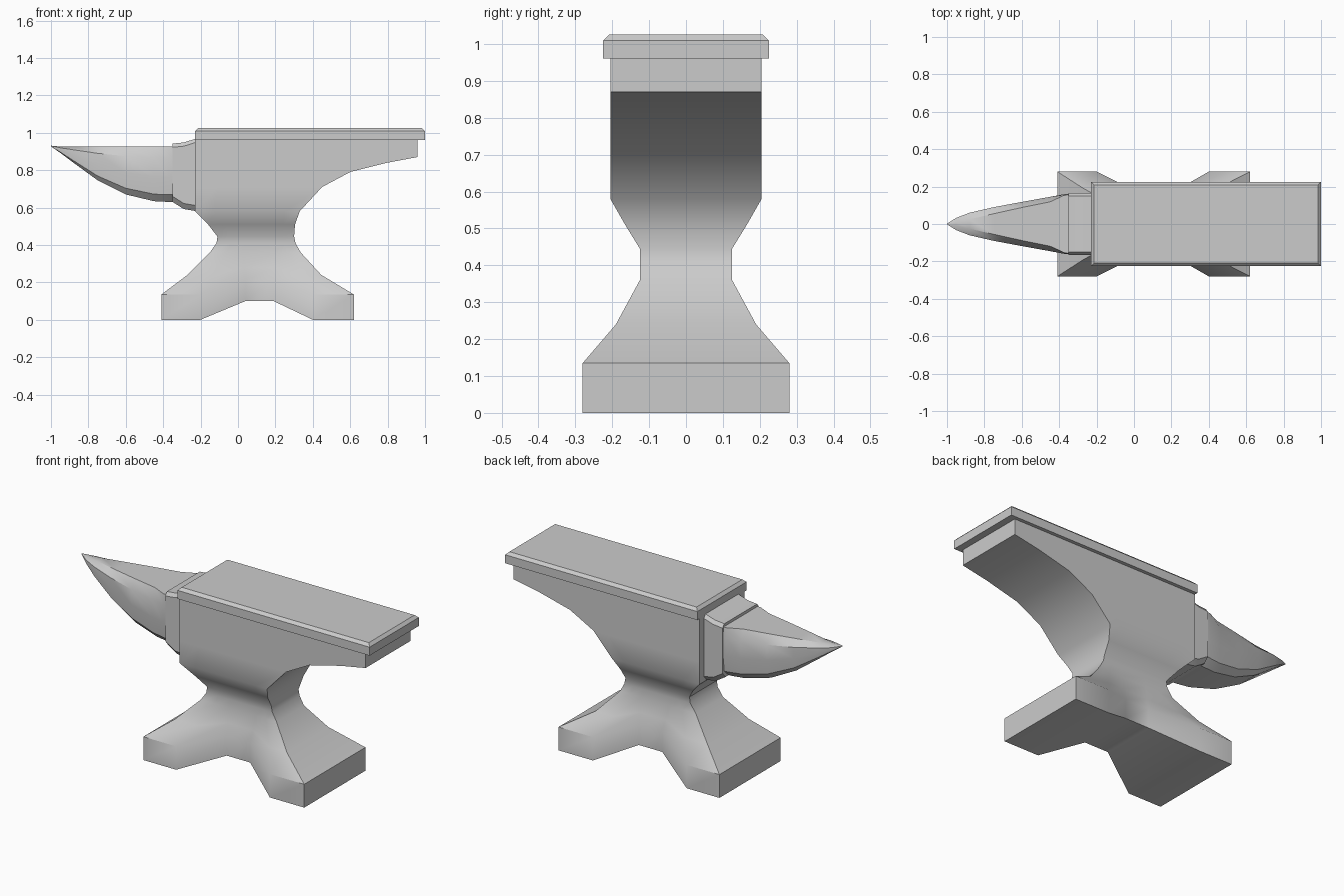
import bpy
import bmesh

if "Cube" in bpy.data.objects:
    bpy.data.objects.remove(bpy.data.objects["Cube"])


def finish(bm, name):
    bmesh.ops.recalc_face_normals(bm, faces=bm.faces)
    mesh = bpy.data.meshes.new(name)
    bm.to_mesh(mesh)
    bm.free()
    obj = bpy.data.objects.new(name, mesh)
    bpy.context.collection.objects.link(obj)
    bpy.ops.object.select_all(action='DESELECT')
    obj.select_set(True)
    bpy.context.view_layer.objects.active = obj
    bpy.ops.object.shade_smooth_by_angle(angle=0.6)
    return obj


def bridge(bm, rings):
    """Join successive closed vertex rings with quads."""
    rings = [[bm.verts.new(p) for p in r] for r in rings]
    for a, b in zip(rings, rings[1:]):
        n = len(a)
        for i in range(n):
            j = (i + 1) % n
            bm.faces.new((a[i], a[j], b[j], b[i]))
    return rings


# Body: stacked rings from splayed feet through the waist to the heel
def body_ring(xs, yo, yi, zo, zi):
    ys = [yo, yo, yi, yi, yo, yo]
    zs = [zo, zo, zi, zi, zo, zo]
    side = list(zip(xs, ys, zs))
    return [(x, -y, z) for x, y, z in side] + [(x, y, z) for x, y, z in reversed(side)]


def spread(x0, x1):
    return [x0 + (x1 - x0) * f for f in (0, 0.18, 0.36, 0.72, 0.86, 1)]


foot = [-0.41, -0.20, 0.04, 0.19, 0.40, 0.62]
rings = [
    body_ring(foot, 0.28, 0.16, 0.0, 0.10),
    body_ring(foot, 0.28, 0.16, 0.135, 0.21),
    body_ring([-0.27, -0.13, 0.035, 0.195, 0.33, 0.445], 0.19, 0.14, 0.24, 0.28),
    body_ring(spread(-0.15, 0.335), 0.125, 0.125, 0.36, 0.36),
]
for x0, x1, y, z in [(-0.115, 0.307, 0.125, 0.41), (-0.11, 0.30, 0.125, 0.445),
                     (-0.16, 0.305, 0.165, 0.51), (-0.23, 0.33, 0.205, 0.58),
                     (-0.23, 0.45, 0.205, 0.71), (-0.23, 0.60, 0.205, 0.79),
                     (-0.23, 0.80, 0.205, 0.84), (-0.23, 0.96, 0.205, 0.87),
                     (-0.23, 0.96, 0.205, 0.965)]:
    rings.append(body_ring(spread(x0, x1), y, y, z, z))
bm = bmesh.new()
loops = bridge(bm, rings)
b = loops[0]
for i in range(5):
    bm.faces.new((b[i], b[i + 1], b[10 - i], b[11 - i]))
bm.faces.new(loops[-1])
finish(bm, "anvil_body")

# Face plate with chamfered top rim
bm = bmesh.new()
bmesh.ops.create_cube(bm, size=1)
for v in bm.verts:
    v.co = (0.385 + v.co.x * 1.23, v.co.y * 0.45, 0.9925 + v.co.z * 0.065)
rim = [e for e in bm.edges if all(v.co.z > 1 for v in e.verts)]
bmesh.ops.bevel(bm, geom=rim, offset=0.016, segments=1, affect='EDGES')
finish(bm, "face_plate")


# Horn and step: boxy sections that narrow to a point
def horn_ring(x, wt, w, zt, zb):
    h = zt - zb
    half = [(wt, zt), (w, zt - 0.2 * h), (w, zt - 0.55 * h),
            (0.93 * w, zb + 0.13 * h), (0.68 * w, zb)]
    return [(x, y, z) for y, z in half] + [(x, -y, z) for y, z in reversed(half)]


def loft_x(name, stations):
    bm = bmesh.new()
    loops = bridge(bm, [horn_ring(*s) for s in stations])
    bm.faces.new(loops[0])
    bm.faces.new(loops[-1])
    finish(bm, name)


loft_x("horn", [(-0.34, 0.158, 0.162, 0.926, 0.63), (-0.37, 0.155, 0.16, 0.926, 0.63),
                (-0.45, 0.118, 0.145, 0.926, 0.634), (-0.60, 0.088, 0.118, 0.926, 0.67),
                (-0.75, 0.055, 0.09, 0.926, 0.745), (-0.88, 0.025, 0.06, 0.926, 0.84),
                (-0.95, 0.01, 0.033, 0.926, 0.892), (-1.0, 0.001, 0.002, 0.931, 0.927)])


# Step block between horn and body
def step_ring(x, zt, zb):
    half = [(0.15, zt), (0.165, zt - 0.02), (0.165, zb + 0.03), (0.14, zb)]
    return [(x, y, z) for y, z in half] + [(x, -y, z) for y, z in reversed(half)]


bm = bmesh.new()
loops = bridge(bm, [step_ring(-0.35, 0.942, 0.63), step_ring(-0.29, 0.948, 0.592),
                    step_ring(-0.22, 0.97, 0.58)])
bm.faces.new(loops[0])
bm.faces.new(loops[-1])
finish(bm, "horn_step")
